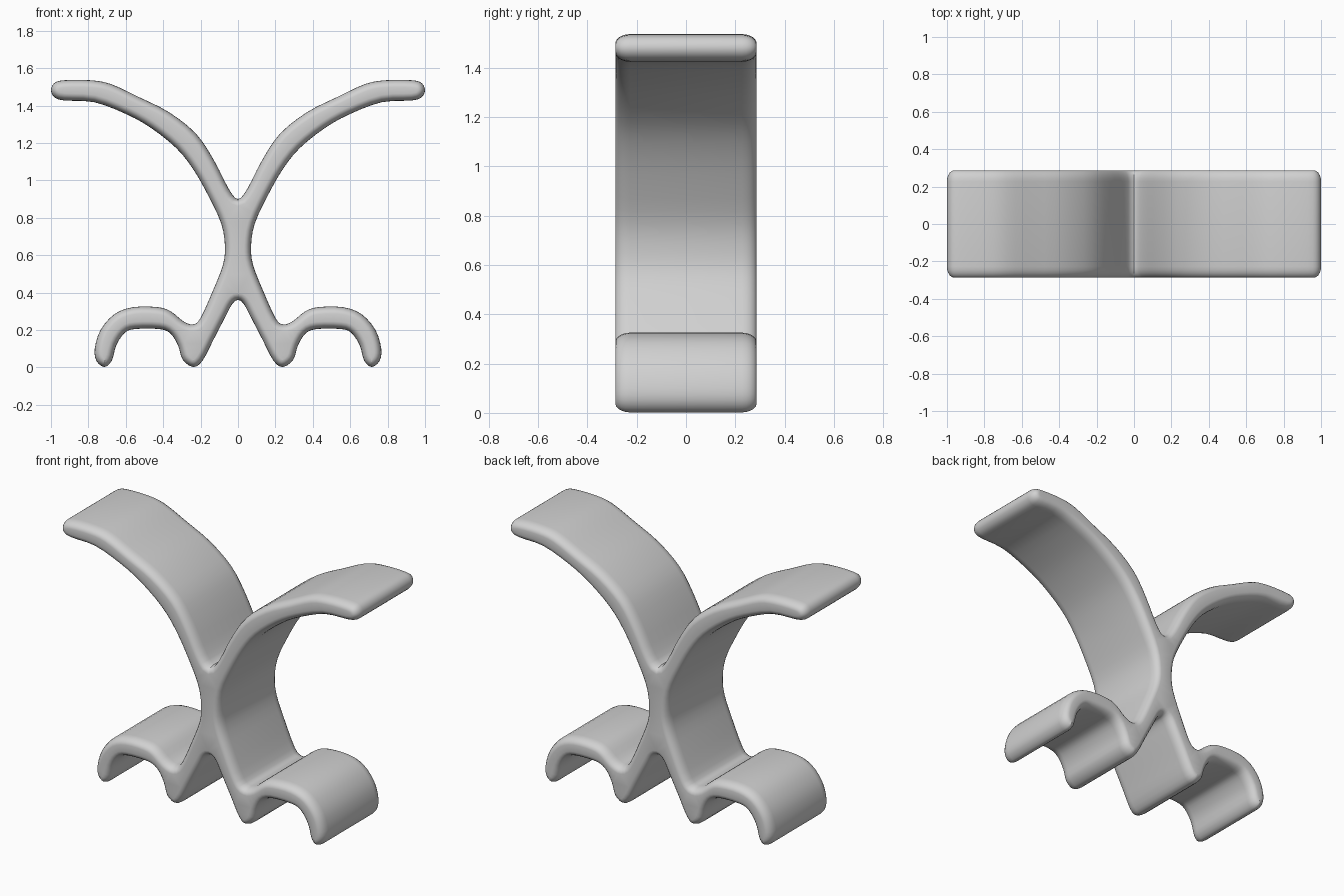
import bpy
import bmesh
import math
from mathutils import Vector
from mathutils.geometry import delaunay_2d_cdt

cube = bpy.data.objects.get("Cube")
if cube:
    bpy.data.objects.remove(cube, do_unlink=True)

HALF_DEPTH = 0.287
RIM_DEPTH = 0.06
RIM_INSET = 0.038
EDGE_STEPS = 5
CURVE_STEPS = 3

# Left half of the band's outline (x, z), from the upper fork to the lower fork
upper_edge = [(0, .90), (.05, .955), (.13, 1.11), (.225, 1.25), (.37, 1.365),
              (.53, 1.445), (.68, 1.515), (.79, 1.535), (.93, 1.535)]
arm_tip = [(.982, 1.52), (1, 1.482), (.982, 1.445), (.93, 1.427)]
under_edge = [(.77, 1.418), (.6, 1.355), (.465, 1.28), (.33, 1.172), (.24, 1.06),
              (.16, .92), (.09, .77), (.07, .65), (.08, .55), (.13, .42)]
hook_top = [(.2, .265), (.24, .23), (.29, .245), (.36, .3), (.43, .322),
            (.56, .322), (.66, .285), (.735, .2), (.766, .1)]
hook_tip = [(.757, .035), (.715, .002), (.675, .035)]
hook_under = [(.65, .12), (.605, .185), (.55, .205), (.42, .205), (.36, .18),
              (.32, .115), (.295, .04)]
foot = [(.24, .002), (.19, .035), (.13, .15), (.065, .275), (.03, .34), (0, .36)]


def smooth_loop(points, steps):
    """Closed curve running through all the points."""
    n = len(points)
    result = []
    for i in range(n):
        a, b, c, d = (points[(i + k) % n] for k in (-1, 0, 1, 2))
        for s in range(steps):
            t = s / steps
            result.append(b + (c - a) * (t / 2)
                          + (a * 2 - b * 5 + c * 4 - d) * (t * t / 2)
                          + (b * 3 - a - c * 3 + d) * (t ** 3 / 2))
    return result


def inward_normals(loop):
    n = len(loop)
    result = []
    for i in range(n):
        tangent = (loop[(i + 1) % n] - loop[i - 1]).normalized()
        result.append(Vector((tangent.y, -tangent.x)))
    return result


def build_band(name, outline, material):
    """Extrude the outline along y with fully rounded rims."""
    normals = inward_normals(outline)
    # Each ring is a depth and an inset of the outline
    rim = []
    for k in range(EDGE_STEPS + 1):
        angle = math.pi / 2 * k / EDGE_STEPS
        rim.append((HALF_DEPTH - RIM_DEPTH * (1 - math.sin(angle)),
                    RIM_INSET * (1 - math.cos(angle))))
    rings = [(-y, inset) for y, inset in reversed(rim)] + rim

    bm = bmesh.new()
    loops = [[bm.verts.new((p.x + q.x * inset, y, p.y + q.y * inset))
              for p, q in zip(outline, normals)] for y, inset in rings]
    count = len(outline)
    for first, second in zip(loops, loops[1:]):
        for i in range(count):
            j = (i + 1) % count
            bm.faces.new((first[i], first[j], second[j], second[i]))

    # Flat front and back, filled inside the innermost outline only
    inner = [p + q * RIM_INSET for p, q in zip(outline, normals)]
    points, _, triangles, *_ = delaunay_2d_cdt(inner, [], [list(range(count))], 1, 1e-5)
    for y in (-HALF_DEPTH, HALF_DEPTH):
        verts = [bm.verts.new((p.x, y, p.y)) for p in points]
        for triangle in triangles:
            bm.faces.new([verts[i] for i in triangle])
    bmesh.ops.remove_doubles(bm, verts=bm.verts, dist=1e-4)
    bmesh.ops.recalc_face_normals(bm, faces=bm.faces)

    mesh = bpy.data.meshes.new(name)
    bm.to_mesh(mesh)
    bm.free()
    mesh.materials.append(material)
    obj = bpy.data.objects.new(name, mesh)
    bpy.context.collection.objects.link(obj)
    bpy.ops.object.select_all(action='DESELECT')
    obj.select_set(True)
    bpy.context.view_layer.objects.active = obj
    bpy.ops.object.shade_smooth_by_angle(angle=math.radians(35))


# Plain grey finish
grey = bpy.data.materials.new("light_grey")
grey.use_nodes = True
colour = (0.64, 0.64, 0.64, 1)
grey.diffuse_color = colour
grey.node_tree.nodes["Principled BSDF"].inputs["Base Color"].default_value = colour

# Mirror the half outline and build the forked stand
half = [Vector(p) for p in upper_edge + arm_tip + under_edge
        + hook_top + hook_tip + hook_under + foot]
mirrored = [Vector((-p.x, p.y)) for p in reversed(half[1:-1])]
build_band("forked_stand", smooth_loop(half + mirrored, CURVE_STEPS), grey)
